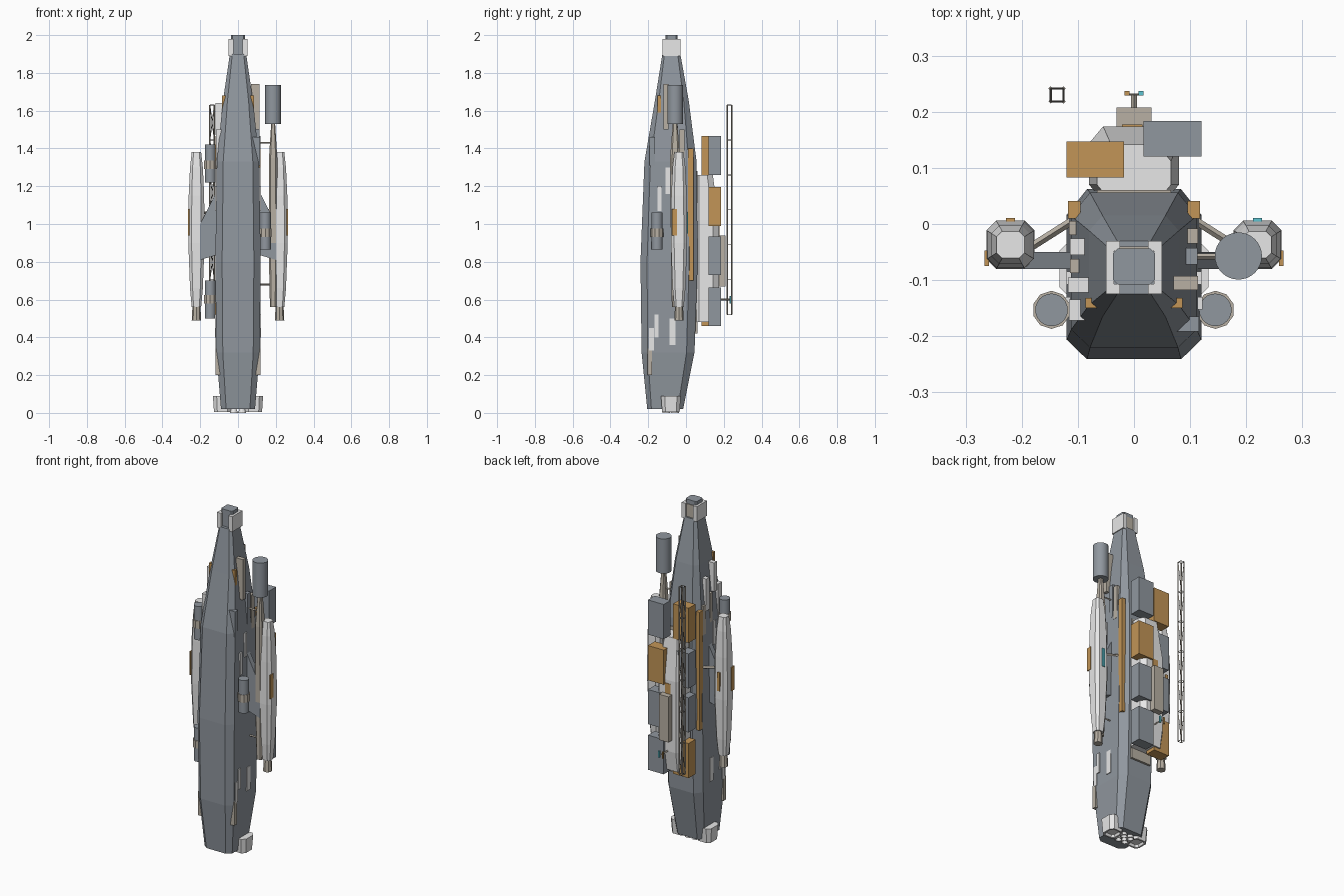
import bpy, bmesh, math
from mathutils import Vector

cube = bpy.data.objects.get("Cube")
if cube:
    bpy.data.objects.remove(cube, do_unlink=True)


def material(name, r, g, b):
    m = bpy.data.materials.new(name)
    m.use_nodes = True
    m.diffuse_color = (r, g, b, 1)
    m.node_tree.nodes["Principled BSDF"].inputs["Base Color"].default_value = (r, g, b, 1)
    return m


STEEL = material("blue grey steel", .28, .31, .345)
LIGHT = material("light grey", .8, .8, .8)
TAN = material("warm grey", .48, .435, .37)
ORANGE = material("ochre orange", .54, .30, .095)
DARK = material("dark grey", .13, .125, .115)
CYAN = material("cyan light", .11, .55, .64)


def finish(name, bm, mat, smooth=False):
    bmesh.ops.recalc_face_normals(bm, faces=bm.faces)
    me = bpy.data.meshes.new(name)
    bm.to_mesh(me)
    bm.free()
    me.materials.append(mat)
    ob = bpy.data.objects.new(name, me)
    bpy.context.collection.objects.link(ob)
    if smooth:
        bpy.ops.object.select_all(action='DESELECT')
        ob.select_set(True)
        bpy.context.view_layer.objects.active = ob
        bpy.ops.object.shade_smooth_by_angle(angle=math.radians(35))
    return ob


def loft(name, mat, rings):
    """Skin a stack of equal-length rings and close both ends."""
    bm = bmesh.new()
    rows = [[bm.verts.new(p) for p in ring] for ring in rings]
    n = len(rows[0])
    for a, b in zip(rows, rows[1:]):
        for i in range(n):
            j = (i + 1) % n
            bm.faces.new((a[i], a[j], b[j], b[i]))
    bm.faces.new(rows[0])
    bm.faces.new(rows[-1])
    return finish(name, bm, mat)


def octagon(z, x, y, hx, hy, cx, cy, cb=None):
    """Chamfered rectangle; cb is the chamfer depth on the back corners."""
    cb = cy if cb is None else cb
    right = [(hx - cx, -hy), (hx, cy - hy), (hx, hy - cb), (hx - cx, hy)]
    pts = right + [(-a, b) for a, b in reversed(right)]
    return [(x + a, y + b, z) for a, b in pts]


def box(name, mat, x, y, z):
    """Box from (low, high) ranges."""
    return loft(name, mat, [[(x[0], y[0], h), (x[1], y[0], h), (x[1], y[1], h), (x[0], y[1], h)] for h in z])


def sided(x, s):
    return tuple(sorted((x[0] * s, x[1] * s)))


def cylinder(name, mat, x, y, z, r, sides=24, r_top=None):
    bm = bmesh.new()
    bmesh.ops.create_cone(bm, cap_ends=True, segments=sides, radius1=r,
                          radius2=r if r_top is None else r_top, depth=z[1] - z[0])
    bmesh.ops.translate(bm, verts=bm.verts, vec=(x, y, (z[0] + z[1]) / 2))
    return finish(name, bm, mat, sides > 12)


def rods(name, mat, pairs, r, sides=4):
    """One mesh made of straight bars between point pairs."""
    bm = bmesh.new()
    for a, b in pairs:
        a, b = Vector(a), Vector(b)
        made = bmesh.ops.create_cone(bm, cap_ends=True, segments=sides, radius1=r, radius2=r, depth=(b - a).length)
        rot = (b - a).to_track_quat('Z', 'Y').to_matrix()
        for v in made["verts"]:
            v.co = rot @ v.co + (a + b) / 2
    return finish(name, bm, mat)


# Main hull: stacked octagons (height, half width, front, back)
hull = [(.02, .09, -.205, -.015), (.32, .115, -.235, .045), (.8, .12, -.241, .062),
        (1.33, .112, -.22, .056), (1.65, .08, -.165, .015), (1.9, .043, -.125, -.03)]
loft("hull", STEEL, [octagon(z, 0, (f + b) / 2, w, (b - f) / 2, w * .3, (b - f) * .115, (b - f) * .15)
                     for z, w, f, b in hull])
loft("nose_block", STEEL, [octagon(z, 0, -.076, .037, .032, .008, .008) for z in (1.88, 2)])
box("nose_strip", TAN, (-.042, .042), (-.047, -.04), (1.88, 1.975))

# Flank plates that differ between the two sides, then those on both sides
flank = {1: [(STEEL, (.07, .116), (-.192, -.165), (1.31, 1.46)), (TAN, (.07, .114), (-.118, -.093), (1.5, 1.74)),
             (STEEL, (.06, .113), (-.072, -.043), (1.32, 1.52)), (TAN, (.07, .114), (-.035, -.008), (1.3, 1.5))],
         -1: [(LIGHT, (.06, .116), (-.172, -.135), (1.31, 1.5)), (LIGHT, (.06, .118), (-.122, -.095), (1.47, 1.64)),
              (TAN, (.08, .114), (-.087, -.062), (1.3, 1.47)), (LIGHT, (.06, .114), (-.055, -.026), (1.38, 1.57)),
              (TAN, (.08, .116), (-.02, .005), (1.25, 1.42))]}
shared = [(ORANGE, (.05, .086), (-.15, -.132), (1.58, 1.68)), (LIGHT, (.08, .122), (-.152, -.13), (1.07, 1.2)),
          (LIGHT, (.08, .12), (-.108, -.085), (1.16, 1.3)), (LIGHT, (.1, .122), (-.168, -.145), (.4, .52)),
          (LIGHT, (.1, .12), (-.195, -.17), (.33, .45)), (TAN, (.09, .119), (-.205, -.18), (.2, .34)),
          (LIGHT, (.1, .12), (-.088, -.055), (.36, .5))]

# Side parts, mirrored in x
for s, side in ((1, "left"), (-1, "right")):
    # Clamps around the nose, open at front and back
    y, z = (-.125, -.03), (1.89, 1.98)
    box(f"{side}_nose_clamp", LIGHT, sided((.036, .05), s), y, z)
    box(f"{side}_nose_clamp_front", LIGHT, sided((.025, .05), s), (y[0], y[0] + .018), z)
    box(f"{side}_nose_clamp_back", LIGHT, sided((.025, .05), s), (y[1] - .018, y[1]), z)

    # Hollow eight-sided stern bell half sunk in the hull
    loft(f"{side}_stern_bell", LIGHT, [octagon(h, .083 * s, -.08, a, a * 1.05, a * .4, a * .4)
                                       for h, a in ((.09, .05), (.004, .044), (.004, .035), (.018, .03))])

    # Nacelle with nozzle and marker plates
    nx, ny = .22 * s, -.037
    shape = [(.56, .025, .025), (.66, .034, .034), (.9, .043, .043), (1.15, .041, .041),
             (1.3, .034, .034), (1.38, .025, .024)]
    loft(f"{side}_nacelle", LIGHT, [octagon(z, nx, ny, a, b, a * .4, b * .4) for z, a, b in shape])
    cylinder(f"{side}_nacelle_nozzle", TAN, nx, ny, (.49, .57), .025, 8, .021)
    box(f"{side}_nacelle_plate", ORANGE, sided((.258, .266), s), (-.075, -.047), (.94, 1.08))
    box(f"{side}_nacelle_rear_plate", CYAN if s > 0 else ORANGE, sided((.212, .228), s), (.003, .011), (.95, 1.06))

    # Swept pylon, tan brace and long stripe
    loft(f"{side}_pylon", STEEL, [[(x * s, y, z) for x, z in ((.1, .84), (.1, 1.2), (.2, 1.0), (.2, .81))]
                                  for y in (-.08, -.05)])
    rods(f"{side}_brace", TAN, [((.1 * s, .012, 1.06), (.19 * s, -.045, 1.06))], .007)
    box(f"{side}_hull_stripe", ORANGE, sided((.095, .118), s), (.01, .041), (.7, 1.4))

    for i, (mat, x, y, z) in enumerate(flank[s] + shared):
        box(f"{side}_flank_plate_{i + 1}", mat, sided(x, s), y, z)

# Tank pods with collars
for i, (x, low, high, band) in enumerate(((-.147, 1.22, 1.42, 1.29), (-.147, .5, .7, .58), (.145, .865, 1.06, .93))):
    cylinder(f"pod_{i + 1}", STEEL, x, -.153, (low, high), .029)
    cylinder(f"pod_collar_{i + 1}", TAN, x, -.153, (band, band + .045), .034, 10)
    box(f"pod_mount_{i + 1}", TAN, sided((.1, .125), 1 if x > 0 else -1), (-.165, -.14), (band, band + .04))

# Long sensor boom with drum
boom = [(.56, .017, .017), (.9, .024, .022), (1.35, .022, .026), (1.54, .01, .012)]
loft("boom", TAN, [octagon(z, .186, -.058, a, b, a * .4, b * .4) for z, a, b in boom])
cylinder("boom_drum", STEEL, .186, -.057, (1.53, 1.735), .042, 32)
rods("boom_struts", TAN, [((.08, -.058, z), (.18, -.058, z)) for z in (.68, 1.43)], .005)

# Rear spine, tapered at the top, with cargo containers
loft("rear_spine", LIGHT, [octagon(z, 0, (.04 + back) / 2, w, (back - .04) / 2, .025, .03)
                           for z, w, back in ((.48, .078, .155), (.6, .08, .174), (1.02, .08, .174), (1.26, .066, .142))])
box("rear_spine_keel", TAN, (-.066, .066), (.03, .061), (.42, 1.28))
rows = (1.26, .99, .73, .46)
for x, y, mats in (((.017, .12), (.12, .184), (STEEL, ORANGE, STEEL, STEEL)),
                   ((-.12, -.018), (.083, .147), (ORANGE, STEEL, STEEL, ORANGE))):
    for i, (z, mat) in enumerate(zip(rows, mats)):
        box(f"container_{'left' if x[0] > 0 else 'right'}_{i + 1}", mat, x, y, (z, z + .205))
box("rear_cabinet", TAN, (-.031, .031), (.14, .208), (.67, .94))
box("rear_hatch", ORANGE, (-.021, .015), (.168, .177), (.93, 1.0))
rods("beacon_arm", TAN, [((0, .12, .6), (0, .23, .6))], .005)
rods("beacon_crossbar", TAN, [((-.016, .231, .6), (.016, .231, .6))], .002)
box("orange_beacon", ORANGE, (-.017, -.008), (.229, .237), (.58, .62))
box("cyan_beacon", CYAN, (.008, .017), (.229, .237), (.58, .62))

# Open mast: four rails, rungs and one diagonal per bay
mx, my, h, bays = -.137, .23, .0115, 6
corners = [(mx - h, my - h), (mx + h, my - h), (mx + h, my + h), (mx - h, my + h)]
z0, step = .52, 1.11 / bays
rods("mast_rails", TAN, [((*c, z0), (*c, z0 + step * bays)) for c in corners], .004)
lattice = []
for k in range(bays + 1):
    z = z0 + step * k
    for i in range(4):
        a, b = corners[i], corners[(i + 1) % 4]
        lattice.append(((*a, z), (*b, z)))
        if k < bays and i % 2 == 0:
            lattice.append(((*a, z), (*b, z + step)))
rods("mast_lattice", DARK, lattice, .002)

# Small stern nozzles between the bells
for i in range(4):
    x, y = (i % 2 - .5) * .044, -.104 + (i // 2) * .046
    bell = [[(x + r * math.cos(t * math.pi / 6), y + r * math.sin(t * math.pi / 6), z) for t in range(12)]
            for r, z in ((.012, .03), (.021, 0), (.017, 0), (.009, .019))]
    loft(f"stern_nozzle_{i + 1}", LIGHT, bell)
